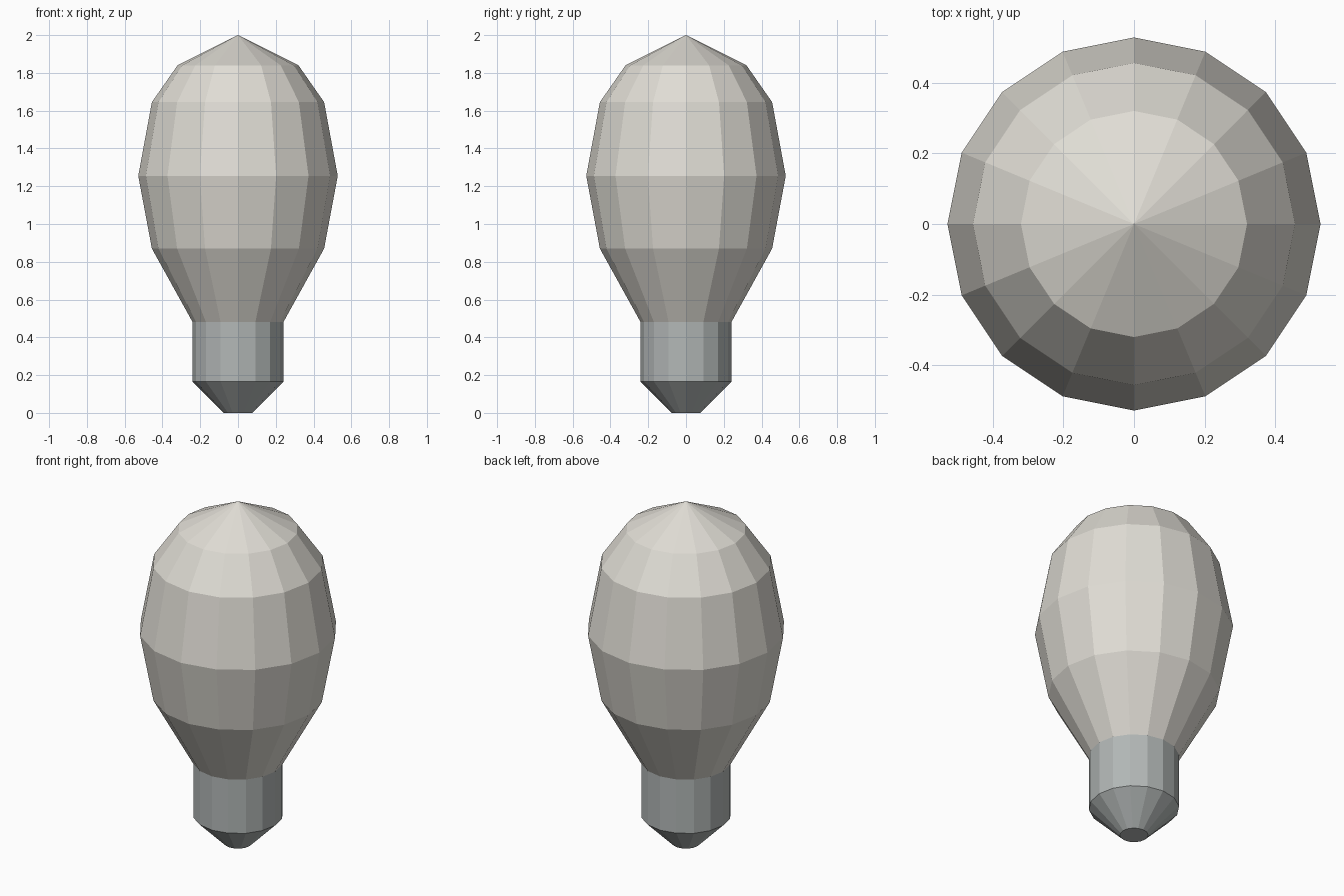
import bpy, bmesh, math

if "Cube" in bpy.data.objects:
    bpy.data.objects.remove(bpy.data.objects["Cube"])

def material(name, srgb):
    m = bpy.data.materials.new(name)
    lin = [((c / 255 + 0.055) / 1.055) ** 2.4 for c in srgb]
    m.diffuse_color = (*lin, 1)
    m.use_nodes = True
    m.node_tree.nodes["Principled BSDF"].inputs["Base Color"].default_value = m.diffuse_color
    return m

def lathe(name, profile, mat, sides=16):
    """Revolve (radius, z) points, low to high; radius 0 makes a pole."""
    bm = bmesh.new()
    rings = []
    for r, z in profile:
        n = sides if r > 0 else 1
        rings.append([bm.verts.new((r * math.cos(math.tau * i / sides),
                                    r * math.sin(math.tau * i / sides), z)) for i in range(n)])
    for lo, hi in zip(rings, rings[1:]):
        for i in range(sides):
            j = (i + 1) % sides
            if len(hi) == 1:
                bm.faces.new((lo[i], lo[j], hi[0]))
            else:
                bm.faces.new((lo[i], lo[j], hi[j], hi[i]))
    bm.faces.new(rings[0][::-1])
    if len(rings[-1]) > 1:
        bm.faces.new(rings[-1])
    mesh = bpy.data.meshes.new(name)
    bm.to_mesh(mesh)
    bm.free()
    mesh.materials.append(mat)
    ob = bpy.data.objects.new(name, mesh)
    bpy.context.collection.objects.link(ob)
    return ob

# Glass bulb
lathe("glass_bulb", [(0.24, 0.48), (0.456, 0.87), (0.528, 1.255), (0.456, 1.645),
                     (0.32, 1.84), (0, 2)], material("warm white", (224, 221, 213)))
# Metal screw cap with tapered contact tip
lathe("metal_cap", [(0.075, 0), (0.24, 0.165), (0.24, 0.48)],
      material("metal grey", (178, 183, 182)))
